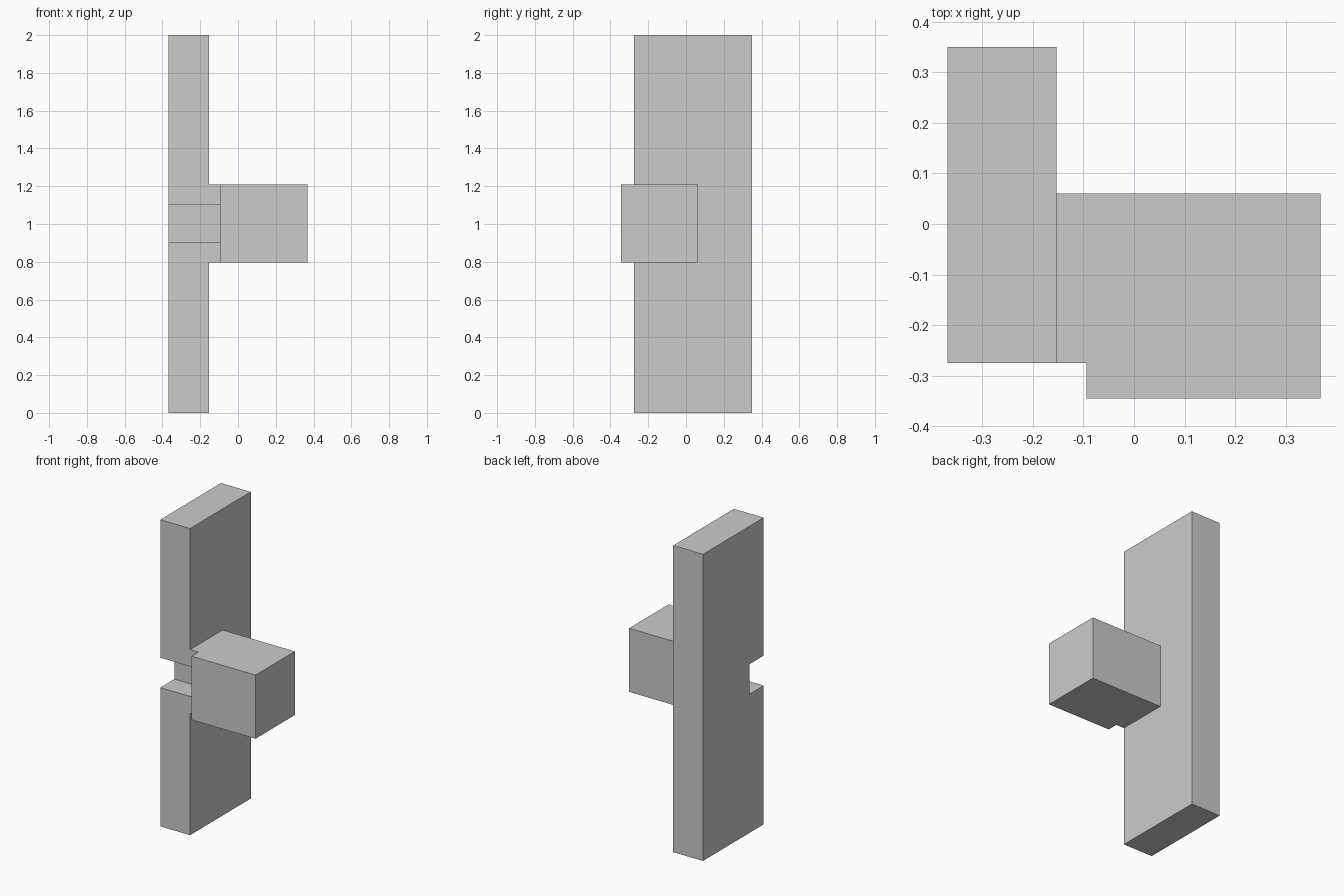
import bpy
import bmesh
from mathutils import Vector

cube = bpy.data.objects.get("Cube")
if cube:
    bpy.data.objects.remove(cube, do_unlink=True)

grey = bpy.data.materials.new("plain grey")
grey.use_nodes = True
grey.diffuse_color = (0.6, 0.6, 0.6, 1)
grey.node_tree.nodes["Principled BSDF"].inputs["Base Color"].default_value = (0.6, 0.6, 0.6, 1)

# Shared planes
FRONT, BACK = -0.275, 0.35
BLOCK_FRONT, BLOCK_BACK = -0.345, 0.06
BLOCK_LOW, BLOCK_HIGH = 0.795, 1.21
NOTCH_Y, NOTCH_LOW, NOTCH_HIGH = -0.13, 0.905, 1.1


def extrude_x(name, profile, x0, x1):
    """Extrude a y-z outline along x."""
    bm = bmesh.new()
    face = bm.faces.new([bm.verts.new((x0, y, z)) for y, z in profile])
    result = bmesh.ops.extrude_face_region(bm, geom=[face])
    moved = [v for v in result["geom"] if isinstance(v, bmesh.types.BMVert)]
    bmesh.ops.translate(bm, verts=moved, vec=Vector((x1 - x0, 0, 0)))
    bmesh.ops.recalc_face_normals(bm, faces=bm.faces)
    mesh = bpy.data.meshes.new(name)
    bm.to_mesh(mesh)
    bm.free()
    mesh.materials.append(grey)
    obj = bpy.data.objects.new(name, mesh)
    bpy.context.collection.objects.link(obj)
    return obj


def rectangle(front, back, low, high):
    return [(front, low), (back, low), (back, high), (front, high)]


def notched(front, back, low, high):
    """Rectangle with the notch cut into its front edge."""
    return rectangle(front, back, low, high) + [
        (front, NOTCH_HIGH), (NOTCH_Y, NOTCH_HIGH),
        (NOTCH_Y, NOTCH_LOW), (front, NOTCH_LOW)]


# Tall board, the neck that carries its notch on, and the side block
extrude_x("upright_board", notched(FRONT, BACK, 0, 2), -0.368, -0.153)
extrude_x("block_neck", notched(FRONT, BLOCK_BACK, BLOCK_LOW, BLOCK_HIGH), -0.153, -0.094)
extrude_x("side_block", rectangle(BLOCK_FRONT, BLOCK_BACK, BLOCK_LOW, BLOCK_HIGH), -0.094, 0.368)
